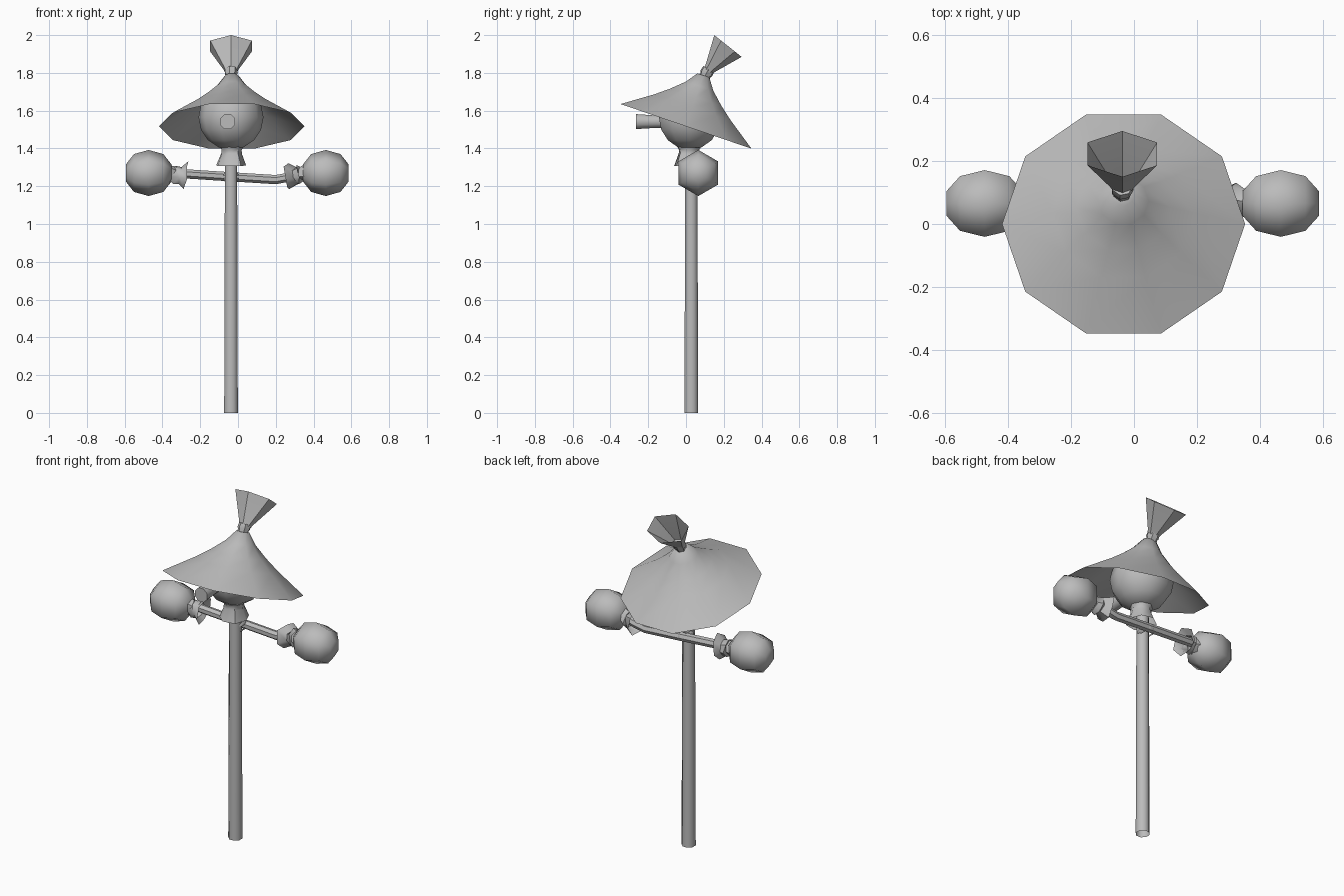
import bpy, math, random
from mathutils import Vector

if "Cube" in bpy.data.objects:
    bpy.data.objects.remove(bpy.data.objects["Cube"])

random.seed(4)
grey = bpy.data.materials.new("plain_grey")
grey.diffuse_color = (0.5, 0.5, 0.5, 1)
grey.use_nodes = True
grey.node_tree.nodes["Principled BSDF"].inputs["Base Color"].default_value = grey.diffuse_color


def lathe(name, origin, axis, profile, n, phase=0.0, su=1.0, caps=(True, True),
          jitter=0.0, side=(1, 0, 0), angle=50):
    """Turn (radius, distance) points around an axis; phase is in segments."""
    o, a = Vector(origin), Vector(axis).normalized()
    u = Vector(side)
    u = (u - a * u.dot(a)).normalized()
    v = a.cross(u)
    verts, faces = [], []
    for r, t in profile:
        for i in range(n):
            ang = 2 * math.pi * (i + phase) / n
            k = 1 + random.uniform(-jitter, jitter)
            d = t + random.uniform(-jitter, jitter) * 0.1
            verts.append(o + a * d + u * (r * k * su * math.cos(ang)) + v * (r * k * math.sin(ang)))
    for j in range(len(profile) - 1):
        for i in range(n):
            k = (i + 1) % n
            faces.append((j * n + i, j * n + k, (j + 1) * n + k, (j + 1) * n + i))
    if caps[0]:
        faces.append(tuple(reversed(range(n))))
    if caps[1]:
        faces.append(tuple(range((len(profile) - 1) * n, len(profile) * n)))
    return finish(name, verts, faces, angle)


def finish(name, verts, faces, angle):
    me = bpy.data.meshes.new(name)
    me.from_pydata([tuple(p) for p in verts], [], faces)
    me.materials.append(grey)
    ob = bpy.data.objects.new(name, me)
    bpy.context.collection.objects.link(ob)
    bpy.ops.object.select_all(action='DESELECT')
    ob.select_set(True)
    bpy.context.view_layer.objects.active = ob
    bpy.ops.object.shade_smooth_by_angle(angle=math.radians(angle))
    return ob


def tube(name, points, r, n):
    """Stick swept along points that run mostly along x."""
    verts, faces = [], []
    for p in points:
        for i in range(n):
            ang = 2 * math.pi * i / n
            verts.append(Vector(p) + Vector((0, r * math.cos(ang), r * math.sin(ang))))
    for j in range(len(points) - 1):
        for i in range(n):
            k = (i + 1) % n
            faces.append((j * n + i, j * n + k, (j + 1) * n + k, (j + 1) * n + i))
    faces += [tuple(reversed(range(n))), tuple(range(len(verts) - n, len(verts)))]
    return finish(name, verts, faces, 50)


X = -0.037
# upright pole and bent cross stick tied behind it
lathe("pole", (X, 0.028, 0), (0, 0, 1), [(0.039, 0), (0.037, 0.7), (0.035, 1.34)], 8,
      phase=0.5, caps=(False, True))
tube("cross_stick", [(-0.36, 0.075, 1.275), (-0.27, 0.08, 1.265), (-0.04, 0.083, 1.25),
                     (0.2, 0.085, 1.235), (0.28, 0.085, 1.25), (0.36, 0.075, 1.265)], 0.025, 7)

# crossed rope lashing around pole and stick
for i, s in enumerate((-1, 1)):
    lathe("lashing_%d" % (i + 1), (X, 0.052, 1.25), (s * 0.55, 0, 1),
          [(0.052, -0.012), (0.058, 0), (0.052, 0.012)], 8, phase=0.5, su=0.8,
          caps=(False, False), side=(1, 0, 0))

# stuffed hands with tied, flared cuffs
for s, name, cx in ((-1, "left", -0.473), (1, "right", 0.465)):
    lathe(name + "_hand", (cx, 0.065, 1.27), (1, 0, 0),
          [(0.045, -0.121), (0.1, -0.078), (0.122, 0), (0.1, 0.078), (0.045, 0.121)], 6,
          side=(0, 0, 1), angle=60)
    lathe(name + "_cuff", (cx - s * 0.1, 0.07, 1.265), (-s, 0.12, -0.12),
          [(0.055, 0), (0.04, 0.03), (0.052, 0.045), (0.048, 0.06), (0.075, 0.10)], 7,
          caps=(False, False), jitter=0.13, side=(0, 0, 1))

# sack head, gathered neck and peg nose
R = 0.172
lathe("head", (X, 0.02, 1.565), (0, 0, 1),
      [(R * math.sin(math.pi * j / 8), -R * math.cos(math.pi * j / 8)) for j in range(1, 8)],
      10, angle=60)
lathe("neck_sack", (X, 0.016, 1.31), (0, 0, 1),
      [(0.083, 0), (0.058, 0.06), (0.056, 0.085), (0.075, 0.12)], 7,
      caps=(False, True), jitter=0.05, su=1.0)
lathe("nose", (X - 0.018, -0.1, 1.542), (0, -1, 0), [(0.034, 0), (0.037, 0.08), (0.043, 0.166)], 8,
      phase=0.5)

# tilted straw hat
tilt = math.radians(18.8)
lathe("hat", (X + 0.004, 0, 1.517), (0, math.sin(tilt), math.cos(tilt)),
      [(0.385, 0), (0.225, 0.106), (0.15, 0.163), (0.08, 0.225), (0.035, 0.285)], 10,
      caps=(False, True), angle=60)

# tie and open straw tuft on top of the hat
tuft = (0, 0.62, 0.78)
lathe("hat_tie", (X, 0.095, 1.772), (0, 0.45, 0.89),
      [(0.034, -0.01), (0.03, 0.02), (0.036, 0.03), (0.033, 0.055)], 7, angle=40)
lathe("straw_tuft", (X, 0.117, 1.81), tuft,
      [(0.026, 0), (0.032, 0.02), (0.0925, 0.169)], 6, phase=0.5, su=1.38,
      caps=(True, False), angle=40)
